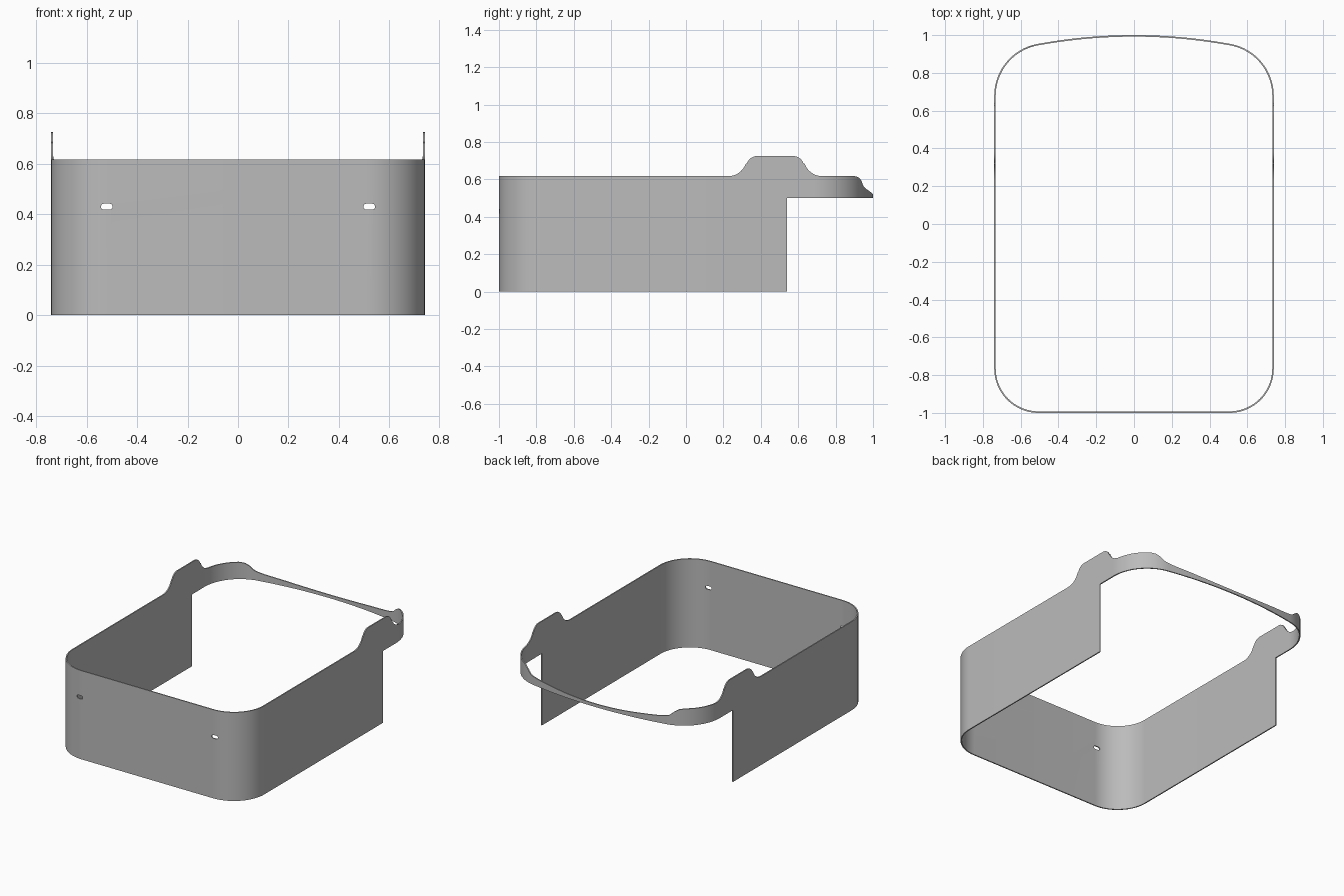
import bpy, bmesh
from math import sin, cos, radians, pi

cube = bpy.data.objects.get("Cube")
if cube:
    bpy.data.objects.remove(cube, do_unlink=True)

HALF_W, RIM, TAB, STEP_Z, STEP_Y = 0.74, 0.617, 0.725, 0.5, 0.54
WALL = 0.008

grey = bpy.data.materials.new("plain grey")
grey.use_nodes = True
grey.diffuse_color = (0.5, 0.5, 0.5, 1)
grey.node_tree.nodes["Principled BSDF"].inputs["Base Color"].default_value = (0.5, 0.5, 0.5, 1)


def arc(cx, cy, r, start, end, steps):
    angles = [radians(start + (end - start) * i / steps) for i in range(steps + 1)]
    return [(cx + r * cos(a), cy + r * sin(a)) for a in angles]


# Top edge height along the depth: rim, rounded side tab, rim, drop to the back strap
rise = arc(0.225, RIM + 0.1, 0.1, -90, -20, 10) + arc(0.382, TAB - 0.06, 0.06, 160, 90, 10)
fall = [(0.954 - y, z) for y, z in reversed(rise)]
drop = [(0.905, RIM), (0.925, 0.61), (0.938, 0.592), (0.948, 0.565),
        (0.958, 0.552), (0.98, 0.538), (1.0, 0.522)]
top_edge = [(-1.1, RIM)] + rise + fall + drop


def top_at(y):
    for (y0, z0), (y1, z1) in zip(top_edge, top_edge[1:]):
        if y <= y1:
            return z0 + (z1 - z0) * (y - y0) / (y1 - y0)
    return top_edge[-1][1]


# Half plan: flat front, rounded front corner, straight side, rounded rear corner, bowed back
R_FRONT, R_REAR, R_BACK, TURN = 0.235, 0.28, 2.8, 79.8
side_ys = sorted([y for y, z in rise + fall if y < 0.67] + [STEP_Y])
plan = [(0, -1)]
plan += arc(HALF_W - R_FRONT, R_FRONT - 1, R_FRONT, -90, 0, 24)
plan += [(HALF_W, y) for y in side_ys]
plan += arc(HALF_W - R_REAR, 0.678, R_REAR, 0, TURN, 36)
plan += arc(0, 1 - R_BACK, R_BACK, TURN, 90, 16)[1:]
plan += [(-x, y) for x, y in reversed(plan[1:-1])]

# Wall sheet: an upper band all round, and a lower panel that stops at the step
bm = bmesh.new()
top = [bm.verts.new((x, y, top_at(y))) for x, y in plan]
mid = [bm.verts.new((x, y, STEP_Z)) for x, y in plan]
low = [bm.verts.new((x, y, 0)) if y <= STEP_Y else None for x, y in plan]
for i in range(len(plan)):
    j = (i + 1) % len(plan)
    bm.faces.new((mid[i], mid[j], top[j], top[i]))
    if low[i] and low[j]:
        bm.faces.new((low[i], low[j], mid[j], mid[i]))
mesh = bpy.data.meshes.new("wall_band")
bm.to_mesh(mesh)
bm.free()
mesh.materials.append(grey)
wall = bpy.data.objects.new("wall_band", mesh)
bpy.context.collection.objects.link(wall)

thick = wall.modifiers.new("thickness", 'SOLIDIFY')
thick.thickness, thick.offset, thick.use_even_offset = WALL, -1, True

# Two slots through the front
cutters = []
for side, name in ((1, "left"), (-1, "right")):
    bpy.ops.mesh.primitive_cylinder_add(vertices=32, radius=0.012, depth=0.2,
                                        location=(side * 0.52, -1, 0.43),
                                        rotation=(pi / 2, 0, 0))
    cutter = bpy.context.object
    cutter.name = name + "_slot_cutter"
    cutter.hide_render = True
    cutter.data.materials.append(grey)
    for v in cutter.data.vertices:
        if abs(v.co.x) > 0.0001:
            v.co.x += 0.011 if v.co.x > 0 else -0.011
    cut = wall.modifiers.new(name + "_slot", 'BOOLEAN')
    cut.operation, cut.solver, cut.object = 'DIFFERENCE', 'EXACT', cutter
    cutters.append(cutter)

bpy.ops.object.select_all(action='DESELECT')
wall.select_set(True)
bpy.context.view_layer.objects.active = wall
for name in [m.name for m in wall.modifiers]:
    bpy.ops.object.modifier_apply(modifier=name)
for cutter in cutters:
    bpy.data.objects.remove(cutter, do_unlink=True)
bpy.ops.object.shade_smooth_by_angle(angle=radians(30))
